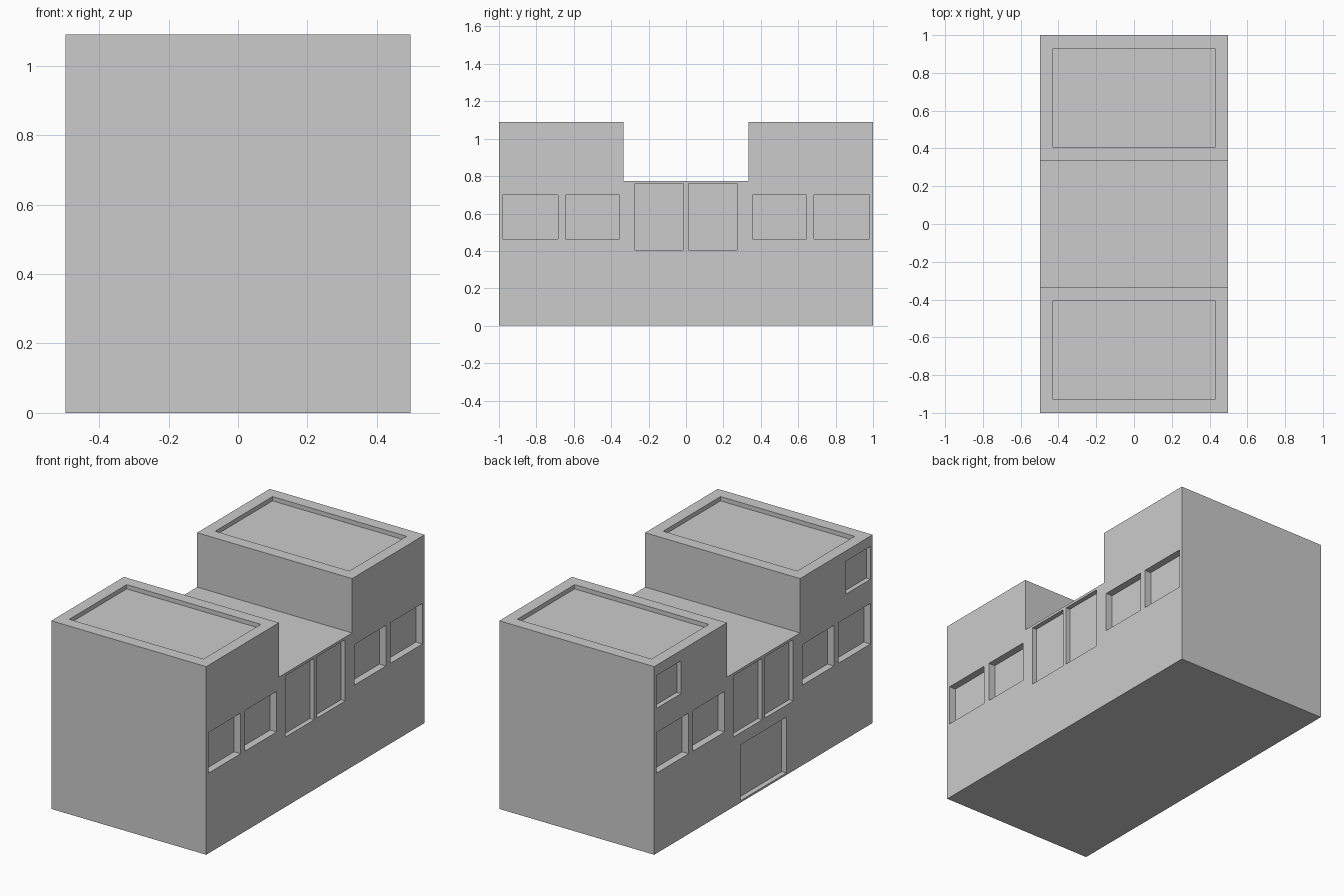
import bpy
import bmesh
from mathutils import Matrix, Vector

if "Cube" in bpy.data.objects:
    bpy.data.objects.remove(bpy.data.objects["Cube"])

HX = 0.4965   # half width
TOP = 1.09    # tower height


def new_object(name, bm):
    bmesh.ops.recalc_face_normals(bm, faces=bm.faces)
    mesh = bpy.data.meshes.new(name)
    bm.to_mesh(mesh)
    bm.free()
    obj = bpy.data.objects.new(name, mesh)
    bpy.context.collection.objects.link(obj)
    return obj


def add_box(bm, x0, x1, y0, y1, z0, z1):
    lo, hi = Vector((x0, y0, z0)), Vector((x1, y1, z1))
    m = Matrix.Translation((lo + hi) / 2) @ Matrix.Diagonal((*(hi - lo), 1))
    bmesh.ops.create_cube(bm, size=1, matrix=m)


def add_opening(bm, side, y0, y1, z0, z1, depth):
    """Box cutting into the right (+1) or left (-1) wall."""
    a, b = sorted((side * (HX - depth), side * (HX + 0.1)))
    add_box(bm, a, b, y0, y1, z0, z1)


# Building body: U-shaped side profile extruded across x
profile = [(-1, 0), (1, 0), (1, TOP), (0.335, TOP),
           (0.335, 0.775), (-0.335, 0.775), (-0.335, TOP), (-1, TOP)]
bm = bmesh.new()
face = bm.faces.new([bm.verts.new((-HX, y, z)) for y, z in profile])
ext = bmesh.ops.extrude_face_region(bm, geom=[face])
bmesh.ops.translate(bm, vec=(2 * HX, 0, 0),
                    verts=[v for v in ext["geom"] if isinstance(v, bmesh.types.BMVert)])
body = new_object("building", bm)

# All recesses in one cutter
bm = bmesh.new()
for side in (1, -1):
    for m in (1, -1):
        # paired small windows
        for a, b in ((0.355, 0.645), (0.685, 0.98)):
            y0, y1 = sorted((m * a, m * b))
            add_opening(bm, side, y0, y1, 0.465, 0.70, 0.042)
        # tall central windows
        y0, y1 = sorted((m * 0.0125, m * 0.2725))
        add_opening(bm, side, y0, y1, 0.405, 0.76, 0.027)

for m in (1, -1):
    # upper tower windows on the left wall
    y0, y1 = sorted((m * 0.755, m * 0.98))
    add_opening(bm, -1, y0, y1, 0.84, 1.03, 0.027)
    # sunken flat roofs inside parapets
    y0, y1 = sorted((m * 0.405, m * 0.93))
    add_box(bm, -0.43, 0.43, y0, y1, TOP - 0.025, TOP + 0.1)

# wide doorway on the left wall
add_opening(bm, -1, -0.21, 0.21, 0.012, 0.335, 0.03)
cutter = new_object("recess_cutter", bm)
cutter.hide_render = True

# Cut the recesses and drop the helper
mod = body.modifiers.new("recesses", "BOOLEAN")
mod.operation = "DIFFERENCE"
mod.solver = "EXACT"
mod.object = cutter
bpy.context.view_layer.objects.active = body
body.select_set(True)
bpy.ops.object.modifier_apply(modifier=mod.name)
bpy.data.objects.remove(cutter, do_unlink=True)
